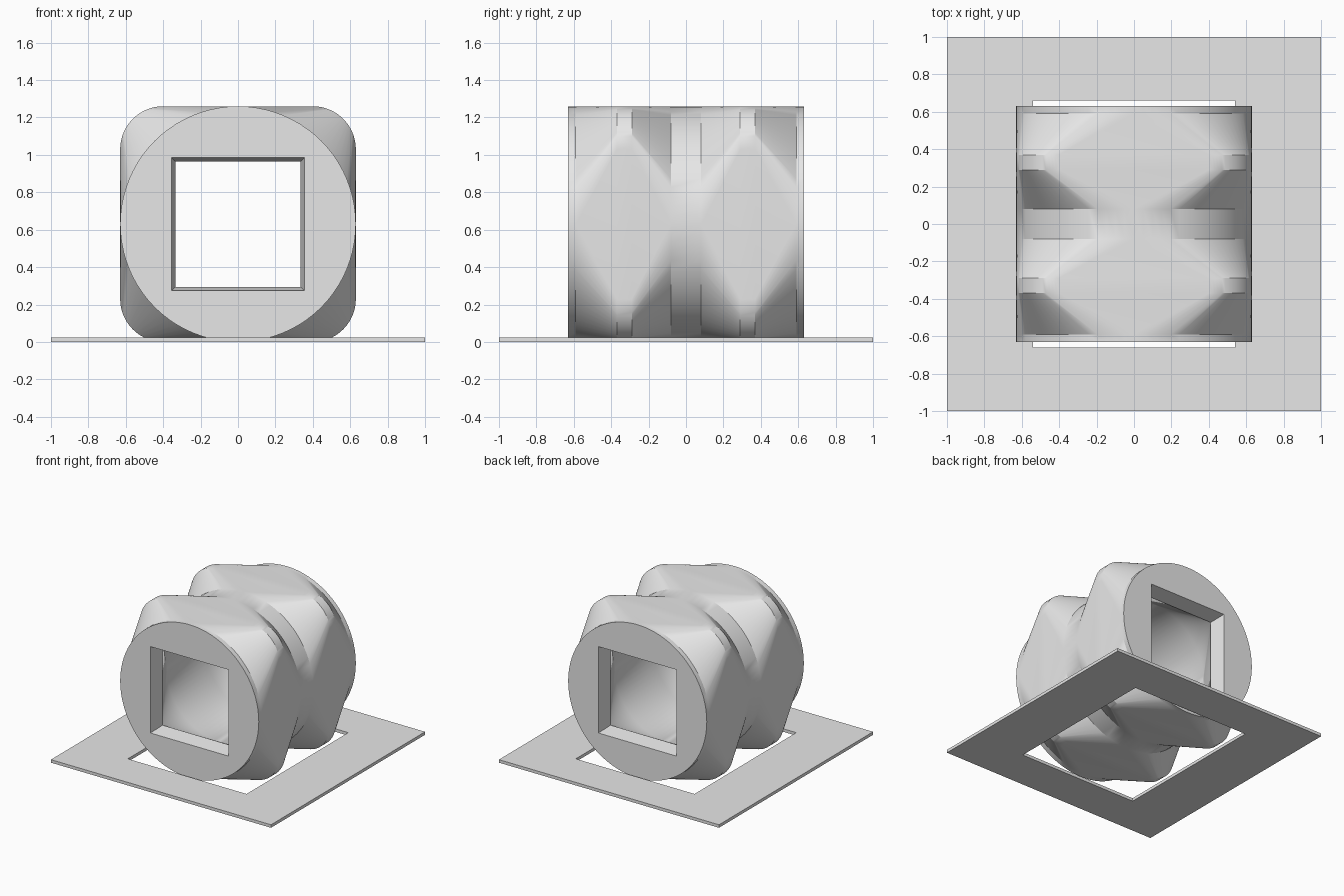
import bpy, bmesh, math

if "Cube" in bpy.data.objects:
    bpy.data.objects.remove(bpy.data.objects["Cube"])

CENTRE_Z = 0.63
STEPS = 20  # segments per corner arc

grey = bpy.data.materials.new("neutral grey")
grey.diffuse_color = (0.8, 0.8, 0.8, 1)
grey.use_nodes = True
grey.node_tree.nodes["Principled BSDF"].inputs["Base Color"].default_value = grey.diffuse_color


def section(y, half, radius):
    """Square of given half size with rounded corners; radius == half gives a circle."""
    c = half - radius
    pts = []
    for q in range(4):
        mid = math.radians(45 + 90 * q)
        sx, sz = math.copysign(c, math.cos(mid)), math.copysign(c, math.sin(mid))
        for i in range(STEPS + 1):
            a = math.radians(90) * (q + i / STEPS)
            pts.append((sx + radius * math.cos(a), y, CENTRE_Z + sz + radius * math.sin(a)))
    return pts


def finish(bm, name, smooth):
    bmesh.ops.remove_doubles(bm, verts=bm.verts, dist=1e-5)
    bmesh.ops.recalc_face_normals(bm, faces=bm.faces)
    mesh = bpy.data.meshes.new(name)
    bm.to_mesh(mesh)
    bm.free()
    mesh.materials.append(grey)
    obj = bpy.data.objects.new(name, mesh)
    bpy.context.collection.objects.link(obj)
    if smooth:
        bpy.ops.object.select_all(action='DESELECT')
        obj.select_set(True)
        bpy.context.view_layer.objects.active = obj
        bpy.ops.object.shade_smooth_by_angle(angle=math.radians(25))
    return obj


def closed_loft(sections, name, smooth=True):
    """Skin consecutive sections and join the last back to the first."""
    bm = bmesh.new()
    rings = [[bm.verts.new(p) for p in s] for s in sections]
    for k, a in enumerate(rings):
        b = rings[(k + 1) % len(rings)]
        for i in range(len(a)):
            j = (i + 1) % len(a)
            bm.faces.new((a[i], a[j], b[j], b[i]))
    return finish(bm, name, smooth)


# Drum: outside alternates between circles and rounded squares
R, CORNER = 0.63, 0.23
front_half = [(-0.63, R, R), (-0.59, R, R), (-0.37, R, CORNER),
              (-0.29, R, CORNER), (-0.08, R, R)]
outer = front_half + [(-y, h, r) for y, h, r in reversed(front_half)]

# Bore: tapered square mouths opening into a round passage
mouth = [(-0.63, 0.355, 0), (-0.50, 0.335, 0), (-0.25, 0.475, 0.475)]
inner = mouth + [(-y, h, r) for y, h, r in reversed(mouth)]

closed_loft([section(*s) for s in outer + inner[::-1]], "lofted_drum")

# Base plate with a rectangular opening
bm = bmesh.new()
loops = [(1, 1, 0), (1, 1, 0.025), (0.54, 0.66, 0.025), (0.54, 0.66, 0)]
rings = [[bm.verts.new((sx * x, sy * y, z)) for sx, sy in ((-1, -1), (1, -1), (1, 1), (-1, 1))]
         for x, y, z in loops]
for k in range(4):
    a, b = rings[k], rings[(k + 1) % 4]
    for i in range(4):
        j = (i + 1) % 4
        bm.faces.new((a[i], a[j], b[j], b[i]))
finish(bm, "base_plate", False)
